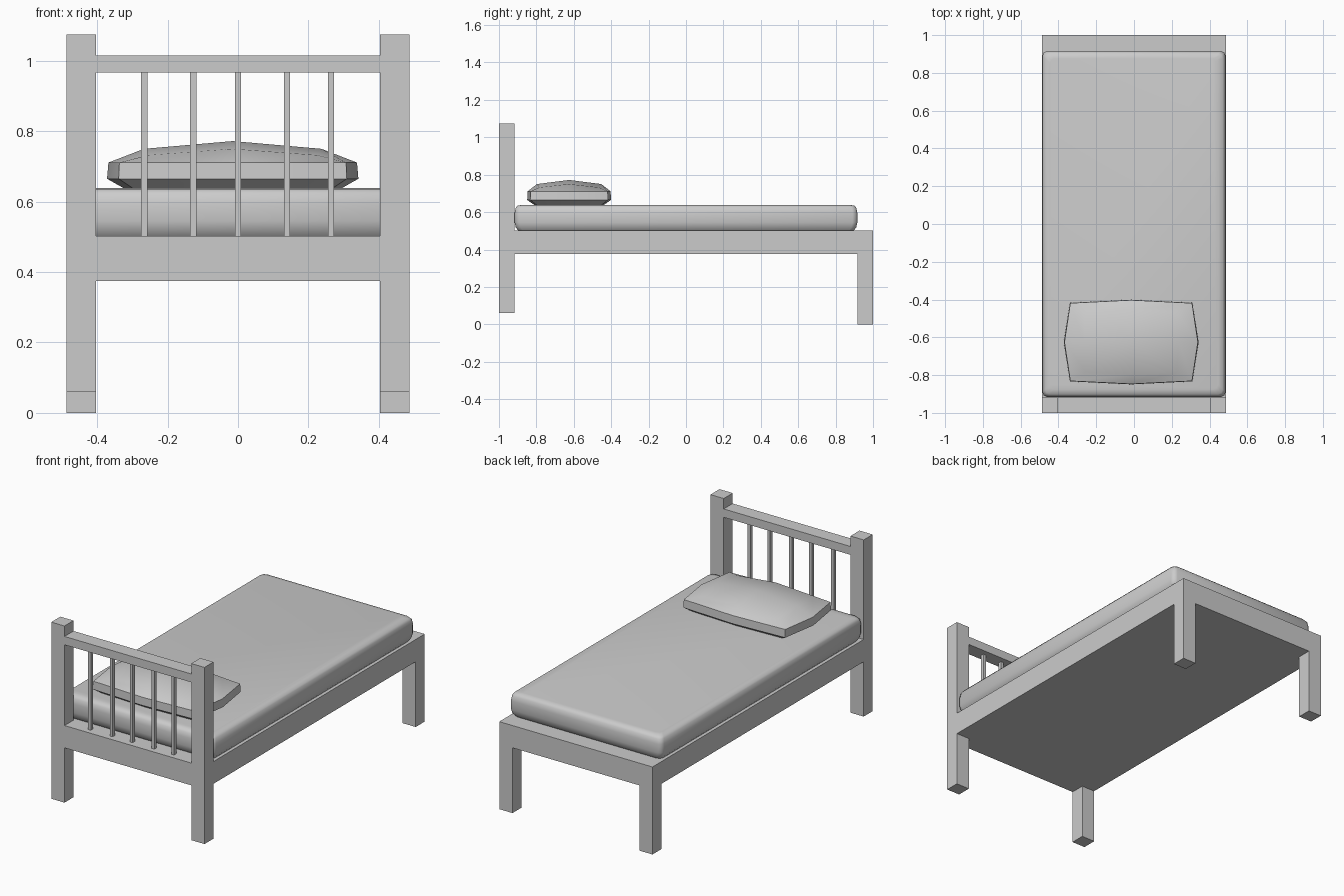
import bpy, bmesh
from math import radians

if "Cube" in bpy.data.objects:
    bpy.data.objects.remove(bpy.data.objects["Cube"])

W, POST, DEPTH = 0.487, 0.084, 0.082      # half width, post width, post depth
BASE_LOW, BASE_TOP = 0.375, 0.503


def finish(name, bm, smooth=None):
    bmesh.ops.recalc_face_normals(bm, faces=bm.faces[:])
    mesh = bpy.data.meshes.new(name)
    bm.to_mesh(mesh)
    bm.free()
    obj = bpy.data.objects.new(name, mesh)
    bpy.context.collection.objects.link(obj)
    if smooth:
        bpy.ops.object.select_all(action='DESELECT')
        obj.select_set(True)
        bpy.context.view_layer.objects.active = obj
        bpy.ops.object.shade_smooth_by_angle(angle=radians(smooth))
    return obj


def box(name, x0, x1, y0, y1, z0, z1):
    bm = bmesh.new()
    bmesh.ops.create_cube(bm, size=1)
    for v in bm.verts:
        v.co = ((x0 + x1) / 2 + v.co.x * (x1 - x0),
                (y0 + y1) / 2 + v.co.y * (y1 - y0),
                (z0 + z1) / 2 + v.co.z * (z1 - z0))
    return finish(name, bm)


def loft(bm, rings):
    """Skin a stack of closed rings and cap the bottom; return the vertex rings."""
    loops = [[bm.verts.new(p) for p in r] for r in rings]
    for a, b in zip(loops, loops[1:]):
        for i in range(len(a)):
            j = (i + 1) % len(a)
            bm.faces.new((a[i], a[j], b[j], b[i]))
    bm.faces.new(loops[0][::-1])
    return loops


# Base slab
box("bed_base", -W, W, -1, 1, BASE_LOW, BASE_TOP)

# Legs and headboard posts, left and right
for side, s in (("left", -1), ("right", 1)):
    x0, x1 = sorted((s * W, s * (W - POST)))
    box(side + "_foot_leg", x0, x1, 1 - DEPTH, 1, 0, BASE_LOW)
    box(side + "_head_leg", x0, x1, -1, -1 + DEPTH, 0.06, BASE_LOW)
    box(side + "_head_post", x0, x1, -1, -1 + DEPTH, BASE_TOP, 1.075)

# Headboard rail and spindles
box("headboard_rail", -W + POST, W - POST, -1, -1 + DEPTH, 0.967, 1.015)
for i, x in enumerate((-0.266, -0.127, 0.0, 0.139, 0.264)):
    box(f"headboard_spindle_{i + 1}", x - 0.009, x + 0.009,
        -0.97, -0.95, BASE_TOP, 0.967)

# Mattress: stacked rectangles with cut corners, rounded at top and bottom


def cut_rectangle(inset, z):
    hx, hy, c = 0.485 - inset, 0.916 - inset, 0.026
    return [(hx, -hy + c, z), (hx, hy - c, z), (hx - c * 0.3, hy - c * 0.3, z),
            (hx - c, hy, z), (-hx + c, hy, z), (-hx + c * 0.3, hy - c * 0.3, z),
            (-hx, hy - c, z), (-hx, -hy + c, z), (-hx + c * 0.3, -hy + c * 0.3, z),
            (-hx + c, -hy, z), (hx - c, -hy, z), (hx - c * 0.3, -hy + c * 0.3, z)]


bm = bmesh.new()
levels = [(0.018, 0.502), (0.006, 0.518), (0, 0.545), (0, 0.595),
          (0.005, 0.622), (0.015, 0.634), (0.04, 0.639)]
bm.faces.new(loft(bm, [cut_rectangle(*l) for l in levels])[-1])
finish("mattress", bm, 45)

# Pillow: eight-sided rings with bulging mid sides, domed to a centre point


def pillow_ring(hx, hy, bulge_x, bulge_y, z_corner, z_mid):
    pts = []
    for u, v in ((1, -1), (1, 0), (1, 1), (0, 1), (-1, 1), (-1, 0), (-1, -1), (0, -1)):
        x = u * (hx + (bulge_x if v == 0 else 0))
        y = v * (hy + (bulge_y if u == 0 else 0))
        pts.append((x - 0.015, y - 0.625, z_mid if u * v == 0 else z_corner))
    return pts


bm = bmesh.new()
top = loft(bm, [pillow_ring(0.285, 0.175, 0.026, 0.012, 0.639, 0.639),
                pillow_ring(0.324, 0.208, 0.033, 0.016, 0.665, 0.665),
                pillow_ring(0.322, 0.206, 0.031, 0.016, 0.711, 0.711),
                pillow_ring(0.24, 0.16, 0.012, 0.012, 0.732, 0.75)])[-1]
peak = bm.verts.new((-0.015, -0.625, 0.772))
for i in range(8):
    bm.faces.new((top[i], top[(i + 1) % 8], peak))
finish("pillow", bm, 30)
